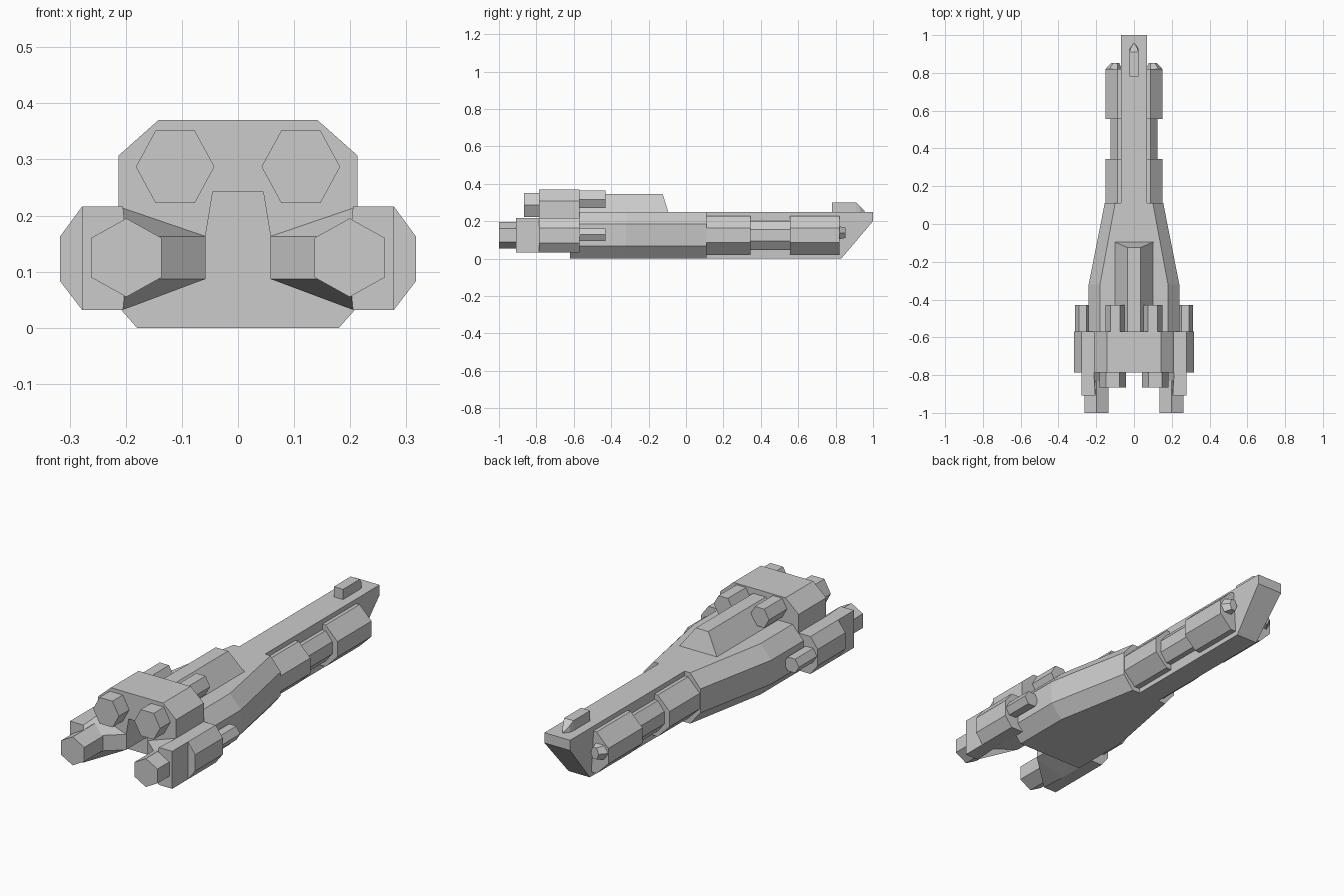
import bpy, bmesh, math

if "Cube" in bpy.data.objects:
    bpy.data.objects.remove(bpy.data.objects["Cube"])


def loft(name, sections, mirror=False):
    """Skin matching (x, z) outlines placed along y; sections = [(y, outline), ...]."""
    bm = bmesh.new()
    rings = [[bm.verts.new((x, y, z)) for x, z in pts] for y, pts in sections]
    n = len(rings[0])
    for a, b in zip(rings, rings[1:]):
        for i in range(n):
            j = (i + 1) % n
            bm.faces.new((a[i], a[j], b[j], b[i]))
    bm.faces.new(rings[0])
    bm.faces.new(rings[-1])
    bmesh.ops.remove_doubles(bm, verts=bm.verts, dist=1e-5)
    bmesh.ops.recalc_face_normals(bm, faces=bm.faces)
    mesh = bpy.data.meshes.new(name)
    bm.to_mesh(mesh)
    bm.free()
    obj = bpy.data.objects.new(name, mesh)
    bpy.context.collection.objects.link(obj)
    if mirror:
        obj.modifiers.new("Mirror", 'MIRROR').use_mirror_merge = False
    return obj


def prism(name, pts, y0, y1, mirror=False):
    return loft(name, [(y0, pts), (y1, pts)], mirror)


def both(half):
    """Complete a right-hand outline with its left-hand reflection."""
    return half + [(-x, z) for x, z in reversed(half)]


def hexagon(cx, cz, rx, rz, pointy=False):
    off = math.pi / 2 if pointy else 0
    k = math.cos(math.pi / 6)
    sx, sz = (rx / k, rz) if pointy else (rx, rz / k)
    return [(cx + sx * math.cos(off + i * math.pi / 3),
             cz + sz * math.sin(off + i * math.pi / 3)) for i in range(6)]


# Flared main hull
def hull_section(side, flat):
    return both([(flat, 0), (side, 0.068), (side, 0.185), (flat, 0.25)])


loft("main_hull", [(-0.62, hull_section(0.24, 0.18)),
                   (-0.32, hull_section(0.24, 0.18)),
                   (0.11, hull_section(0.155, 0.10))])

# Long narrow prow with raked nose
loft("prow", [(0.05, both([(0.058, 0), (0.07, 0.20), (0.07, 0.25)])),
              (0.83, both([(0.058, 0), (0.07, 0.20), (0.07, 0.25)])),
              (1.0, both([(0.07, 0.2), (0.07, 0.205), (0.07, 0.25)]))])


# Side pods along the prow
def pod_section(x, h, v):
    c = 0.125
    return [(0.04, c + h), (0.088, c + h), (x, c + v), (x, c - v), (0.088, c - h), (0.04, c - h)]


for name, y0, y1, x, h, v in (("rear_pod", 0.10, 0.345, 0.152, 0.102, 0.038),
                              ("middle_pod", 0.345, 0.555, 0.124, 0.075, 0.03),
                              ("front_pod", 0.555, 0.82, 0.152, 0.102, 0.038)):
    prism(name, pod_section(x, h, v), y0, y1, mirror=True)
loft("pod_tip", [(0.82, hexagon(0.108, 0.138, 0.043, 0.034)),
                 (0.852, hexagon(0.10, 0.138, 0.022, 0.028))], mirror=True)

# Nose turret
loft("nose_turret", [(0.78, both([(0.025, 0.24), (0.025, 0.30)])),
                     (0.91, both([(0.025, 0.24), (0.025, 0.30)])),
                     (0.93, both([(0.022, 0.24), (0.018, 0.28)])),
                     (0.955, both([(0.004, 0.24), (0.004, 0.255)]))])

# Dorsal ridge
loft("dorsal_ridge", [(-0.60, both([(0.105, 0.245), (0.034, 0.345)])),
                      (-0.125, both([(0.105, 0.245), (0.034, 0.345)])),
                      (-0.095, both([(0.105, 0.245), (0.102, 0.25)]))])

# Upper engine block
prism("upper_engine_block",
      both([(0.045, 0.242), (0.058, 0.163), (0.213, 0.215), (0.213, 0.307), (0.142, 0.37)]),
      -0.785, -0.57)

# Side nacelles with inward-slanting rear
prism("nacelle", [(0.278, 0.216), (0.317, 0.163), (0.317, 0.083), (0.278, 0.032),
                  (0.213, 0.032), (0.058, 0.087), (0.058, 0.163), (0.213, 0.216)],
      -0.785, -0.57, mirror=True)
loft("nacelle_rear", [
    (-0.908, [(0.278, 0.216), (0.278, 0.032), (0.205, 0.032),
              (0.2, 0.087), (0.2, 0.163), (0.205, 0.216)]),
    (-0.785, [(0.278, 0.216), (0.278, 0.032), (0.213, 0.032),
              (0.058, 0.087), (0.058, 0.163), (0.213, 0.216)])], mirror=True)

# Hexagonal engine nozzles and forward intakes
prism("upper_nozzle", hexagon(0.112, 0.287, 0.07, 0.0645), -0.865, -0.78, mirror=True)
prism("lower_nozzle", hexagon(0.199, 0.125, 0.063, 0.07, True), -1.0, -0.80, mirror=True)
prism("upper_intake", hexagon(0.099, 0.317, 0.051, 0.046), -0.58, -0.43, mirror=True)
prism("lower_intake", hexagon(0.272, 0.128, 0.041, 0.034), -0.58, -0.43, mirror=True)
